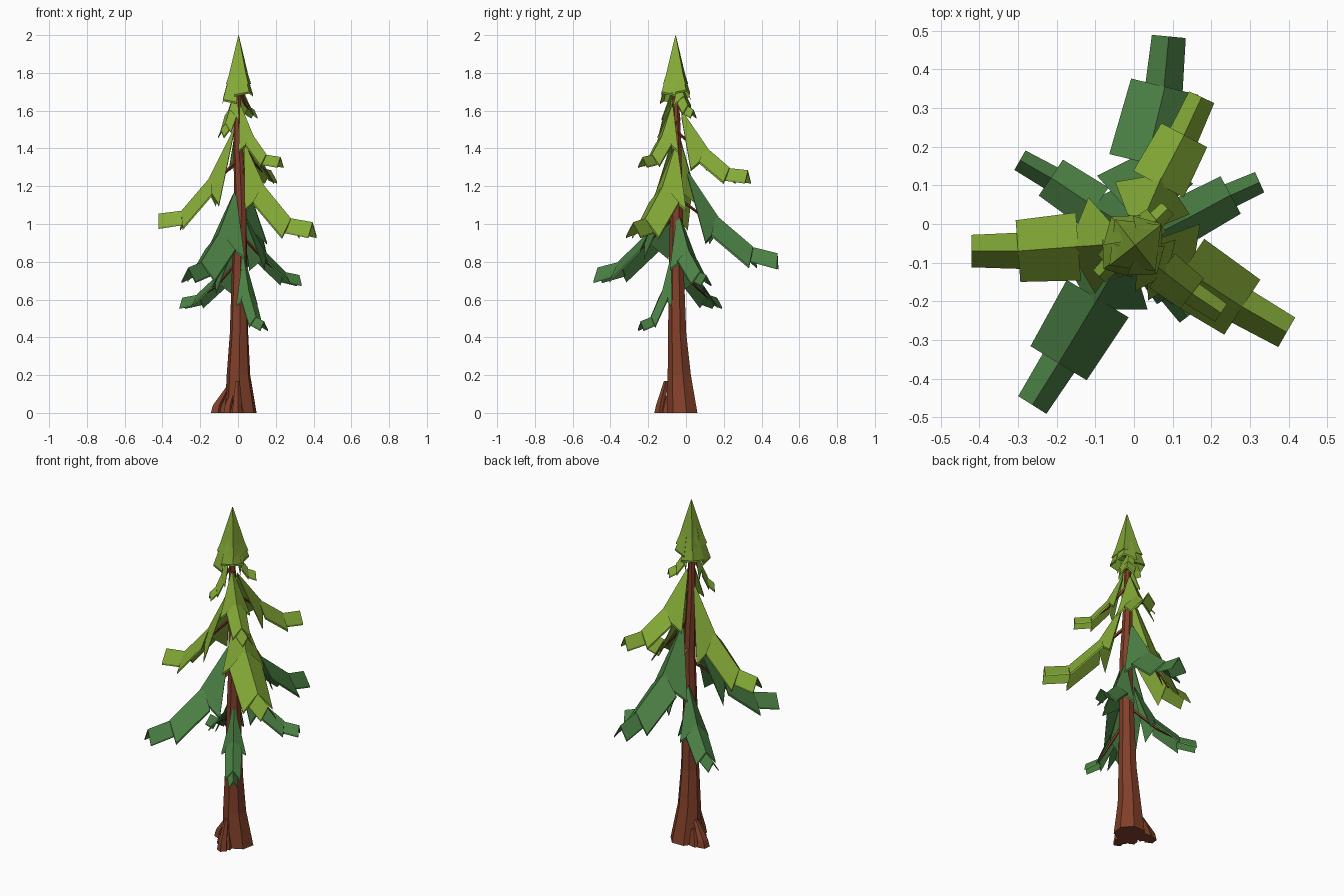
import bpy, bmesh, math
from mathutils import Vector


def material(name, rgb):
    m = bpy.data.materials.new(name)
    m.diffuse_color = (*rgb, 1)
    return m


BARK = material("bark brown", (0.225, 0.052, 0.023))
DARK = material("deep green", (0.073, 0.222, 0.06))
LIGHT = material("fresh green", (0.235, 0.405, 0.038))


def finish(bm, name, mat):
    bmesh.ops.recalc_face_normals(bm, faces=bm.faces)
    me = bpy.data.meshes.new(name)
    bm.to_mesh(me)
    bm.free()
    me.materials.append(mat)
    ob = bpy.data.objects.new(name, me)
    bpy.context.collection.objects.link(ob)
    return ob


def loft(bm, rings):
    """Closed solid through equal-length rings of points."""
    vs = [[bm.verts.new(p) for p in r] for r in rings]
    n = len(vs[0])
    for a, b in zip(vs, vs[1:]):
        for i in range(n):
            j = (i + 1) % n
            bm.faces.new((a[i], a[j], b[j], b[i]))
    bm.faces.new(vs[0])
    bm.faces.new(vs[-1])


def polygon(x, y, z, r, n, turn=0.0):
    return [(x + r * math.cos(turn + math.tau * i / n),
             y + r * math.sin(turn + math.tau * i / n), z) for i in range(n)]


# Trunk: leaning, tapered, seven sided
bm = bmesh.new()
loft(bm, [polygon(x, y, z, r, 7, 0.25 + 0.1 * z) for x, y, z, r in (
    (0.015, -0.018, 0, 0.086), (0.003, -0.033, 0.2, 0.064), (0.006, -0.045, 0.42, 0.05),
    (0.008, -0.05, 0.75, 0.041), (0.014, -0.05, 1.1, 0.034),
    (0.0, -0.05, 1.45, 0.025), (0.0, -0.055, 1.75, 0.014))])
finish(bm, "trunk", BARK)

# Root flares at the left and front of the base
bm = bmesh.new()
for tx, ty, top, w in ((-0.112, 0.0, 0.14, 0.036), (-0.005, -0.138, 0.17, 0.03),
                       (-0.05, -0.075, 0.12, 0.03)):
    loft(bm, [polygon(tx, ty, 0, w, 5, 2.4), polygon(tx * 0.95, ty * 0.97, 0.04, w * 0.85, 5, 2.4),
              polygon(tx * 0.45, ty * 0.65 - 0.015, top, 0.012, 5, 2.4)])
    loft(bm, [polygon(tx * 0.6, ty * 0.75, 0, w * 1.3, 5, 2.0),
              polygon(tx * 0.5, ty * 0.7, 0.09, w * 0.6, 5, 2.0)])
finish(bm, "roots", BARK)


def roof(bm, a, b, wa, wb, da, db, t, sweep=0.0):
    """Folded needle panel: ridge a to b, sides falling by da and db, end corners swept back."""
    along = Vector((b.x - a.x, b.y - a.y, 0)).normalized()
    side = Vector((along.y, -along.x, 0))
    low = Vector((0, 0, t))
    rings = []
    for p, w, d, s in ((a, wa, da, 0), (b, wb, db, sweep)):
        e = p - along * s - Vector((0, 0, d))
        l, r = e - side * w, e + side * w
        rings.append([l, p, r, r - low, p - low, l - low])
    loft(bm, rings)


def bough(name, mat, pts, w1, w2, w3):
    """Three overlapping panels of falling width, with a bare twig beneath."""
    p = [Vector(q) for q in pts]
    bm = bmesh.new()
    drop = Vector((0, 0, 0.01))
    reach = (p[1] - p[0]).xy.length
    roof(bm, p[0], p[1], w1 * 0.12, w1, w1 * 0.2, w1 * 0.85, 0.012, reach * 0.42)
    roof(bm, p[1].lerp(p[0], 0.18) - drop, p[2], w2 * 1.1, w2, w2 * 1.15, w2 * 1.15, 0.012)
    roof(bm, p[2].lerp(p[1], 0.08) - drop, p[3], w3 * 1.12, w3, w3 * 1.6, w3 * 1.7, 0.01)
    finish(bm, name, mat)
    bm = bmesh.new()
    r = 0.008 + w2 * 0.06
    root = Vector((0.01, -0.05, p[0].z * 0.5 + p[1].z * 0.5))
    loft(bm, [polygon(*q, s, 4) for q, s in (
        (root, r), (p[1] - Vector((0, 0, 0.045)), r * 0.75), (p[2] - Vector((0, 0, 0.025)), r * 0.4))])
    finish(bm, name + "_twig", BARK)


# Lower, dark boughs
bough("back_bough", DARK, [(0.02, 0.01, 1.28), (0.035, 0.19, 1.01), (0.08, 0.355, 0.88), (0.09, 0.485, 0.845)],
      0.125, 0.09, 0.044)
bough("front_left_bough", DARK, [(-0.02, -0.07, 1.17), (-0.11, -0.22, 0.93), (-0.195, -0.36, 0.8), (-0.263, -0.468, 0.77)],
      0.125, 0.085, 0.043)
bough("back_left_bough", DARK, [(-0.01, -0.01, 0.92), (-0.12, 0.055, 0.71), (-0.215, 0.12, 0.63), (-0.295, 0.165, 0.61)],
      0.085, 0.056, 0.029)
bough("right_bough", DARK, [(0.03, -0.04, 1.06), (0.15, 0.02, 0.84), (0.25, 0.075, 0.75), (0.325, 0.108, 0.73)],
      0.09, 0.055, 0.029)
bough("low_front_bough", DARK, [(0.03, -0.08, 0.83), (0.06, -0.13, 0.63), (0.095, -0.185, 0.51), (0.138, -0.24, 0.485)],
      0.066, 0.042, 0.025)

# Upper, light boughs
bough("front_right_bough", LIGHT, [(0.04, -0.055, 1.42), (0.15, -0.13, 1.18), (0.28, -0.215, 1.03), (0.395, -0.28, 1.01)],
      0.12, 0.085, 0.044)
bough("left_bough", LIGHT, [(-0.025, -0.05, 1.5), (-0.17, -0.06, 1.21), (-0.3, -0.07, 1.07), (-0.42, -0.07, 1.055)],
      0.125, 0.08, 0.042)
bough("back_right_bough", LIGHT, [(0.01, -0.02, 1.6), (0.075, 0.13, 1.38), (0.13, 0.23, 1.3), (0.175, 0.328, 1.285)],
      0.105, 0.067, 0.036)
bough("upper_front_bough", LIGHT, [(0.015, -0.075, 1.63), (0.085, -0.13, 1.46), (0.15, -0.18, 1.37), (0.225, -0.23, 1.355)],
      0.085, 0.05, 0.028)
bough("small_left_bough", LIGHT, [(-0.01, -0.065, 1.73), (-0.045, -0.09, 1.61), (-0.065, -0.11, 1.54), (-0.09, -0.135, 1.5)],
      0.062, 0.042, 0.022)
bough("small_right_bough", LIGHT, [(0.005, -0.035, 1.76), (0.035, -0.01, 1.68), (0.058, 0.01, 1.63), (0.087, 0.04, 1.605)],
      0.062, 0.038, 0.022)

# Crown: slim four-sided tip whose uneven corners hang over a ragged skirt
bm = bmesh.new()
loft(bm, [polygon(0.003, -0.055, z, r, 4, math.pi / 4 - 0.12) for z, r in
          ((1.75, 0.05), (1.74, 0.085), (1.79, 0.065), (1.998, 0.002))])
finish(bm, "crown", LIGHT)
bm = bmesh.new()
for ang, tip, out in ((0.67, 1.71, 0.09), (2.24, 1.68, 0.095), (3.8, 1.66, 0.1), (5.38, 1.7, 0.095)):
    d = Vector((math.cos(ang), math.sin(ang), 0))
    c = Vector((0.0, -0.055, 0))
    roof(bm, c + d * 0.02 + Vector((0, 0, 1.9)), c + d * out + Vector((0, 0, tip)),
         0.008, 0.062, 0.01, 0.015, 0.01, 0.045)
finish(bm, "crown_skirt", LIGHT)
